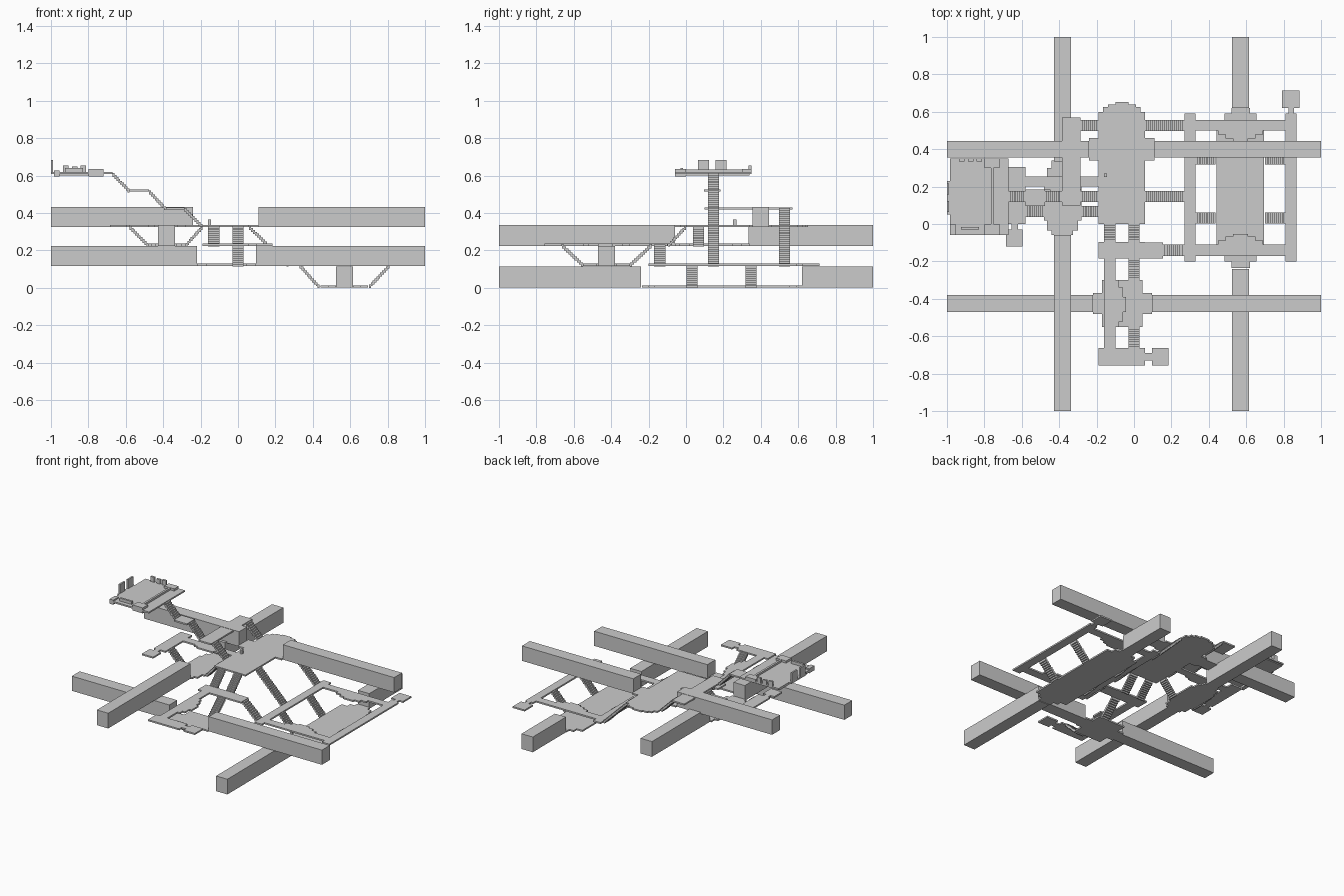
import bpy, bmesh

if "Cube" in bpy.data.objects:
    bpy.data.objects.remove(bpy.data.objects["Cube"])

T = 0.011                                   # floor thickness
L0, L1, L2, L3, L4, L5, L6 = 0.003, 0.118, 0.225, 0.325, 0.42, 0.515, 0.608


def prism(name, pts, axis, lo, hi):
    """Extrude a flat outline along an axis between lo and hi."""
    place = {'x': lambda a, b, c: (c, a, b),
             'y': lambda a, b, c: (a, c, b),
             'z': lambda a, b, c: (a, b, c)}[axis]
    bm = bmesh.new()
    low = [bm.verts.new(place(a, b, lo)) for a, b in pts]
    top = [bm.verts.new(place(a, b, hi)) for a, b in pts]
    n = len(pts)
    bm.faces.new(low)
    bm.faces.new(top[::-1])
    for i in range(n):
        bm.faces.new((low[i], low[(i + 1) % n], top[(i + 1) % n], top[i]))
    bmesh.ops.recalc_face_normals(bm, faces=bm.faces)
    me = bpy.data.meshes.new(name)
    bm.to_mesh(me)
    bm.free()
    ob = bpy.data.objects.new(name, me)
    bpy.context.collection.objects.link(ob)
    return ob


def box(name, x0, x1, y0, y1, z0, z1):
    return prism(name, [(x0, y0), (x1, y0), (x1, y1), (x0, y1)], 'z', z0, z1)


def floor(name, x0, x1, y0, y1, z):
    return box(name, x0, x1, y0, y1, z, z + T)


def stepped_floor(name, bands, z, along='y'):
    """Bands (start, end, low side, high side) joined to one stepped outline."""
    left, right = [], []
    for a, b, s0, s1 in bands:
        left += [(s0, a), (s0, b)]
        right += [(s1, a), (s1, b)]
    pts = left + right[::-1]
    if along == 'x':
        pts = [(b, a) for a, b in pts]
    return prism(name, pts, 'z', z, z + T)


def stairs(name, axis, a0, z0, a1, z1, c, w=0.06):
    """Flight rising from floor z0 at a0 to floor z1 at a1."""
    n = max(2, round((z1 - z0) / 0.0105))
    da, h = (a1 - a0) / n, (z1 - z0) / n
    top, under = [], []
    for i in range(n):
        a, b = a0 + i * da, a0 + (i + 1) * da
        t = z0 + T + (i + 0.5) * h
        top += [(a, t), (b, t)]
        under += [(a, t - 0.021), (b, t - 0.021)]
    prism(name, top + under[::-1], 'y' if axis == 'x' else 'x', c - w / 2, c + w / 2)


# tunnel beams, two per line, with the platform between them
def tunnels(name, axis, c, gap0, gap1, z0, z1):
    for side, (a, b) in {'near': (-1, gap0), 'far': (gap1, 1)}.items():
        if axis == 'x':
            box(f"{name}_tunnel_{side}", a, b, c - 0.045, c + 0.045, z0, z1)
        else:
            box(f"{name}_tunnel_{side}", c - 0.045, c + 0.045, a, b, z0, z1)


tunnels("east", 'y', 0.57, -0.24, 0.62, L0, 0.113)
tunnels("south", 'x', -0.425, -0.22, 0.095, L1, 0.224)
tunnels("west", 'y', -0.383, -0.06, 0.335, L2, 0.335)
tunnels("north", 'x', 0.40, -0.24, 0.11, L3, 0.433)

# east platform at ground level
stepped_floor("east_platform", [
    (-0.235, -0.20, 0.52, 0.62), (-0.20, -0.17, 0.485, 0.655), (-0.17, 0.555, 0.44, 0.695),
    (0.555, 0.59, 0.485, 0.655), (0.59, 0.62, 0.52, 0.62)], L0)

# south platform
stepped_floor("south_platform", [
    (-0.55, -0.48, -0.17, 0.045), (-0.48, -0.37, -0.22, 0.095),
    (-0.37, -0.30, -0.17, 0.045)], L1)

# west platform
stepped_floor("west_platform", [
    (-0.06, -0.035, -0.44, -0.325), (-0.035, 0.02, -0.465, -0.30), (0.02, 0.25, -0.48, -0.28),
    (0.25, 0.30, -0.465, -0.30), (0.30, 0.34, -0.44, -0.325)], L2)

# central hall with rounded stepped end
stepped_floor("central_hall", [
    (0.0, 0.34, -0.19, 0.06), (0.34, 0.46, -0.24, 0.11), (0.46, 0.60, -0.19, 0.06),
    (0.60, 0.625, -0.165, 0.035), (0.625, 0.64, -0.14, 0.01),
    (0.64, 0.652, -0.10, -0.03)], L3)
box("hall_post", -0.16, -0.145, 0.25, 0.27, L3 + T, 0.366)

# galleries around the east platform
floor("east_gallery_inner", 0.27, 0.33, -0.20, 0.59, L1)
floor("east_gallery_outer", 0.81, 0.87, -0.20, 0.59, L1)
floor("east_exit_neck", 0.825, 0.855, 0.59, 0.63, L1)
floor("east_exit", 0.79, 0.885, 0.62, 0.715, L1)
for name, lo, hi, sgn in (("north", 0.50, 0.557, -1), ("south", -0.17, -0.11, 1)):
    def reach(d):                            # bridge bulges towards the platform middle
        return (lo - d, hi) if sgn < 0 else (lo, hi + d)
    stepped_floor(f"east_bridge_{name}", [
        (0.33, 0.45, lo, hi), (0.45, 0.49, *reach(0.022)), (0.49, 0.53, *reach(0.042)),
        (0.53, 0.61, *reach(0.056)), (0.61, 0.65, *reach(0.042)),
        (0.65, 0.69, *reach(0.022)), (0.69, 0.81, lo, hi)], L1, 'x')
for y in (0.032, 0.348):
    stairs("east_stairs_inner", 'x', 0.435, L0, 0.33, L1, y)
    stairs("east_stairs_outer", 'x', 0.70, L0, 0.81, L1, y)

# long flights from hall down to east gallery
for y in (0.147, 0.527):
    stairs("hall_stairs_east", 'x', 0.27, L1, 0.06, L3, y)

# south concourses and walkway over the south platform
floor("south_concourse", -0.19, 0.06, -0.185, -0.095, L2)
floor("south_concourse_arm", 0.06, 0.155, -0.185, -0.10, L2)
floor("south_entrance", -0.19, 0.06, -0.757, -0.663, L2)
floor("south_exit_neck", 0.06, 0.10, -0.73, -0.69, L2)
floor("south_exit", 0.095, 0.185, -0.757, -0.663, L2)
stepped_floor("south_walkway", [
    (-0.663, -0.55, -0.16, -0.10), (-0.55, -0.52, -0.16, -0.08), (-0.52, -0.47, -0.16, -0.06),
    (-0.47, -0.39, -0.16, -0.042), (-0.39, -0.34, -0.16, -0.06),
    (-0.34, -0.30, -0.16, -0.08), (-0.30, -0.185, -0.16, -0.10)], L2)
stairs("south_stairs_front", 'y', -0.55, L1, -0.663, L2, 0)
stairs("south_stairs_back", 'y', -0.30, L1, -0.185, L2, 0)
stairs("concourse_stairs_east", 'x', 0.27, L1, 0.155, L2, -0.14)
for x in (-0.13, 0):
    stairs("hall_stairs_south", 'y', -0.095, L2, 0.0, L3, x)

# west gallery and bridge over the west platform
floor("west_gallery", -0.67, -0.58, 0.0, 0.305, L3)
floor("west_exit_neck", -0.655, -0.62, -0.03, 0.0, L3)
floor("west_exit", -0.685, -0.595, -0.12, -0.03, L3)
stepped_floor("west_bridge", [
    (-0.58, -0.48, 0.20, 0.255), (-0.48, -0.45, 0.185, 0.255), (-0.45, -0.32, 0.17, 0.255),
    (-0.32, -0.28, 0.185, 0.255), (-0.28, -0.19, 0.20, 0.255)], L3, 'x')
stairs("west_stairs_outer", 'x', -0.48, L2, -0.58, L3, 0.067)
stairs("west_stairs_inner", 'x', -0.28, L2, -0.19, L3, 0.067)

# upper gallery and climb to the entrance
stepped_floor("upper_gallery", [
    (0.10, 0.48, -0.385, -0.285), (0.48, 0.57, -0.385, -0.285)], L4)
for y in (0.147, 0.527):
    stairs("upper_stairs_hall", 'x', -0.19, L3, -0.285, L4, y)
stairs("upper_stairs_low", 'x', -0.385, L4, -0.475, L5, 0.147)
floor("landing", -0.58, -0.475, 0.095, 0.185, L5)
stairs("upper_stairs_high", 'x', -0.58, L5, -0.67, L6, 0.147)

# entrance pavilion deck with raised borders
floor("pavilion_deck", -0.985, -0.67, -0.06, 0.35, L6)
floor("pavilion_step", -1.0, -0.985, 0.05, 0.23, L6)
box("pavilion_kerb_east", -0.80, -0.72, -0.06, 0.0, 0.595, 0.635)
box("pavilion_kerb_north", -0.80, -0.72, 0.30, 0.35, 0.61, 0.635)
box("pavilion_rail", -0.765, -0.75, 0.0, 0.30, L6, 0.633)
box("pavilion_corner", -0.985, -0.955, -0.06, 0.0, 0.595, 0.628)
box("pavilion_bench", -0.925, -0.83, -0.03, -0.015, L6, 0.64)
box("pavilion_base", -0.985, -0.72, 0.0, 0.34, 0.602, 0.618)

# pavilion panels and posts
for y0, y1 in ((0.065, 0.122), (0.157, 0.216)):
    box("pavilion_panel", -1.0, -0.988, y0, y1, L6, 0.685)
for x, w, z in ((-0.92, 0.03, 0.655), (-0.873, 0.03, 0.65), (-0.827, 0.03, 0.655)):
    box("pavilion_post", x - w / 2, x + w / 2, 0.335, 0.35, L6, z)
